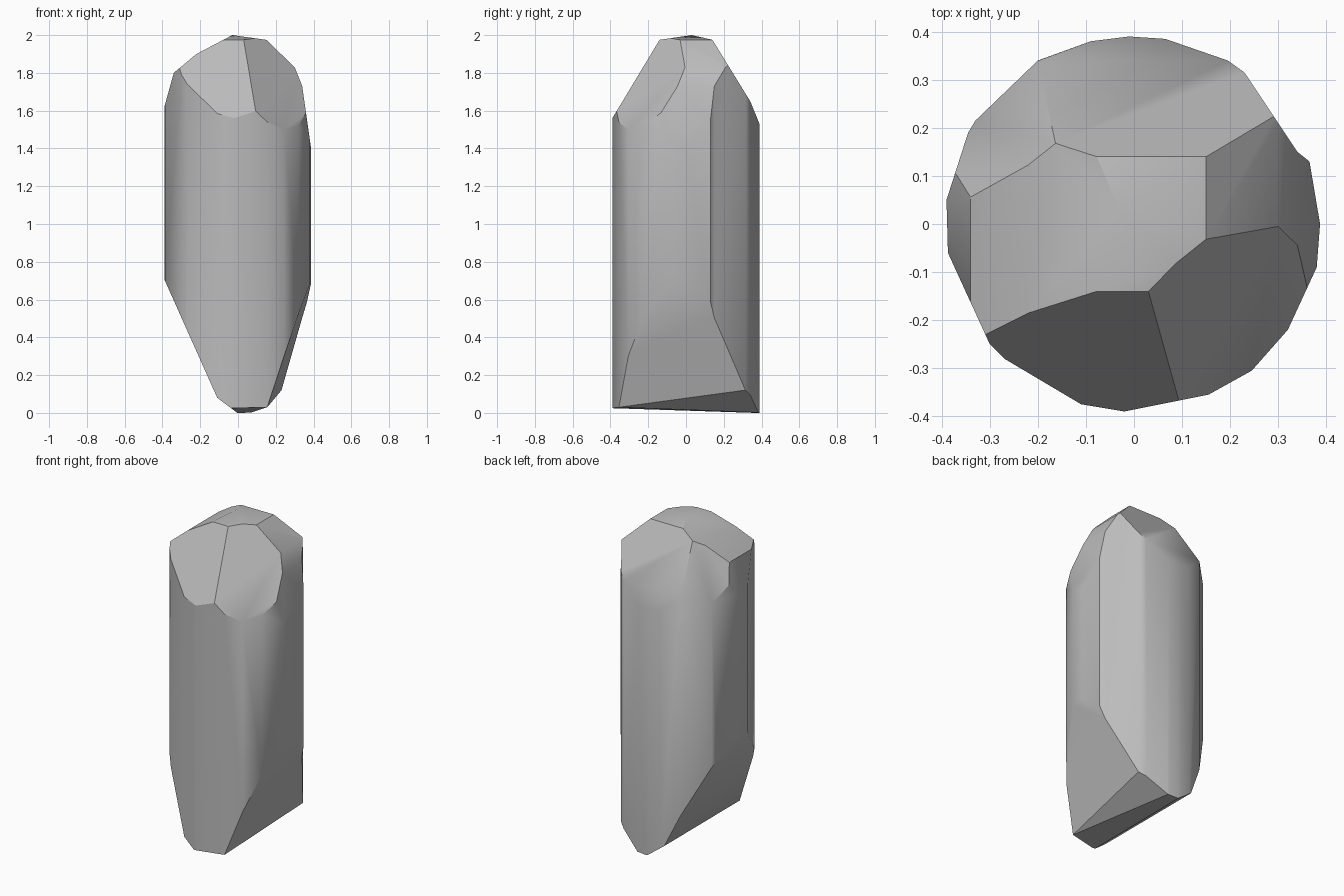
import bpy
import bmesh
import math
from mathutils import Vector

default_cube = bpy.data.objects.get("Cube")
if default_cube:
    bpy.data.objects.remove(default_cube, do_unlink=True)

CENTRE = Vector((0, 0, 1))


def make_material(name, colour):
    material = bpy.data.materials.new(name)
    material.use_nodes = True
    material.diffuse_color = colour
    material.node_tree.nodes["Principled BSDF"].inputs["Base Color"].default_value = colour
    return material


def chip(bm, a, b, c):
    """Slice off everything beyond the plane through three points and cap the cut."""
    a, b, c = Vector(a), Vector(b), Vector(c)
    normal = (b - a).cross(c - a).normalized()
    if normal.dot(CENTRE - a) > 0:
        normal.negate()
    geometry = bm.verts[:] + bm.edges[:] + bm.faces[:]
    cut = bmesh.ops.bisect_plane(bm, geom=geometry, dist=0.0001, plane_co=a,
                                 plane_no=normal, clear_outer=True)
    rim = [item for item in cut["geom_cut"]
           if isinstance(item, bmesh.types.BMEdge) and item.is_boundary]
    if rim:
        bmesh.ops.edgeloop_fill(bm, edges=rim)


def chip_along(bm, profile, place):
    """Slice along each segment of a profile, extruded through the whole stone."""
    for start, end in zip(profile, profile[1:]):
        chip(bm, place(start, 0), place(end, 0), place(end, 1))


# Uneven round column
outline = [
    (-.01, .39), (.065, .385), (.195, .34), (.23, .315), (.34, .15), (.365, .13),
    (.387, 0), (.38, -.09), (.32, -.22), (.245, -.305), (.155, -.355), (-.02, -.39),
    (-.11, -.375), (-.27, -.28), (-.3, -.25), (-.387, -.06), (-.39, .05),
    (-.345, .19), (-.33, .215), (-.2, .34), (-.09, .38),
]
bm = bmesh.new()
bottom = bm.faces.new([bm.verts.new((x, y, 0)) for x, y in outline])
column = bmesh.ops.extrude_face_region(bm, geom=[bottom])
top_verts = [v for v in column["geom"] if isinstance(v, bmesh.types.BMVert)]
bmesh.ops.translate(bm, verts=top_verts, vec=(0, 0, 2.1))
bmesh.ops.recalc_face_normals(bm, faces=bm.faces)

# Rounded crown across the width
crown = [(-.39, 1.62), (-.34, 1.8), (-.22, 1.9), (-.03, 2), (.15, 1.975),
         (.3, 1.83), (.34, 1.73), (.39, 1.38)]
chip_along(bm, crown, lambda p, d: (p[0], d, p[1]))

# Front and back slopes with a shallow roof between them
slopes = [(-.39, 1.56), (-.14, 1.975), (.03, 2), (.14, 1.975), (.34, 1.65), (.385, 1.54)]
chip_along(bm, slopes, lambda p, d: (d, p[0], p[1]))

# Corner facets of the crown
chip(bm, (.03, -.14, 1.975), (.16, -.03, 1.965), (.155, -.355, 1.54))
chip(bm, (-.195, .145, 1.91), (-.345, .05, 1.8), (-.27, .28, 1.62))

# Wedge-shaped foot
foot_left_side = [(-.387, .7), (-.11, .08), (-.03, .02)]
chip_along(bm, foot_left_side, lambda p, d: (p[0], d, p[1]))
front_corner, back_corner, tip = (.155, -.355, .03), (.23, .31, .12), (.07, .38, .002)
chip(bm, front_corner, back_corner, (.38, .06, .65))
chip(bm, front_corner, back_corner, tip)
chip(bm, front_corner, tip, (-.03, -.39, .025))

# Clean up and build the object
bmesh.ops.remove_doubles(bm, verts=bm.verts, dist=.004)
bmesh.ops.recalc_face_normals(bm, faces=bm.faces)
mesh = bpy.data.meshes.new("stone")
bm.to_mesh(mesh)
bm.free()
mesh.materials.append(make_material("stone grey", (.5, .5, .5, 1)))
stone = bpy.data.objects.new("stone", mesh)
bpy.context.collection.objects.link(stone)

bpy.ops.object.select_all(action="DESELECT")
stone.select_set(True)
bpy.context.view_layer.objects.active = stone
bpy.ops.object.shade_smooth_by_angle(angle=math.radians(30))
